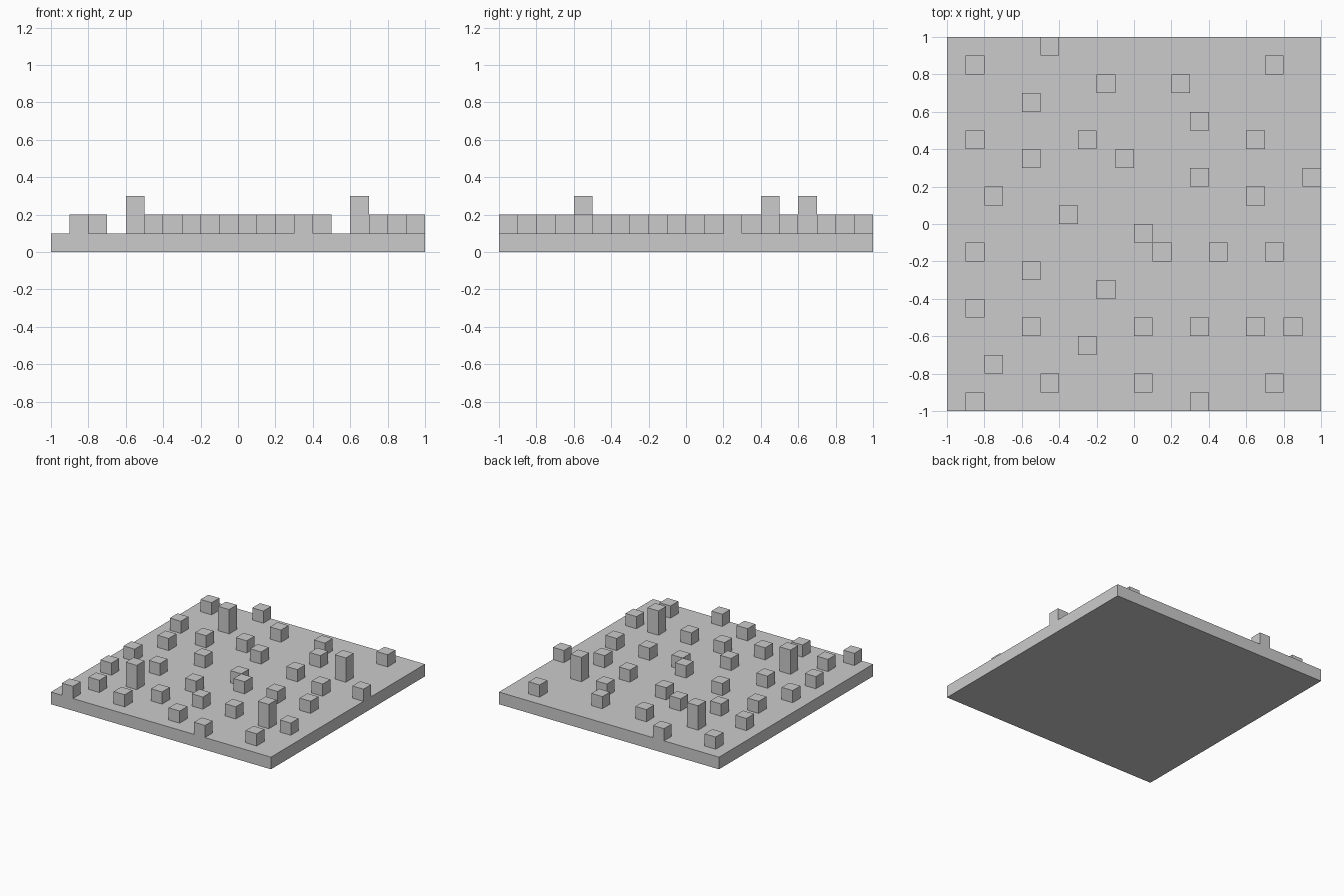
import bpy, bmesh

if "Cube" in bpy.data.objects:
    bpy.data.objects.remove(bpy.data.objects["Cube"])

CELL = 0.1   # the plate is a 20 x 20 grid of square cells
BASE = 0.1   # plate thickness

# Columns (lower-left x, in cells) of the blocks in each row (lower y, in cells)
ROWS = {
    9: [-5], 8: [-9, 7], 7: [-2, 2], 6: [-6], 5: [3], 4: [-9, -3, 6],
    3: [-6, -1], 2: [3, 9], 1: [-8, 6], 0: [-4], -1: [0],
    -2: [-9, 1, 4, 7], -3: [-6], -4: [-2], -5: [-9],
    -6: [-6, 0, 3, 6, 8], -7: [-3], -8: [-8], -9: [-5, 0, 7], -10: [-9, 3],
}
TALL = {(-6, 6), (6, 4), (-6, -6), (6, -6)}   # double-height pillars

bm = bmesh.new()

# Plate: gridded top, rim pulled down, single face underneath
bmesh.ops.create_grid(bm, x_segments=20, y_segments=20, size=1.0)
bmesh.ops.translate(bm, verts=bm.verts[:], vec=(0, 0, BASE))
cells = {}
for f in bm.faces:
    c = f.calc_center_median()
    cells[(round(c.x / CELL - 0.5), round(c.y / CELL - 0.5))] = f
rim = [e for e in bm.edges if e.is_boundary]
ext = bmesh.ops.extrude_edge_only(bm, edges=rim)["geom"]
bmesh.ops.translate(bm, verts=[g for g in ext if isinstance(g, bmesh.types.BMVert)],
                    vec=(0, 0, -BASE))
bmesh.ops.holes_fill(bm, edges=[e for e in bm.edges if e.is_boundary], sides=0)
bmesh.ops.recalc_face_normals(bm, faces=bm.faces[:])


# Blocks: raise the chosen cells out of the plate
def raise_cells(keys, height):
    new = bmesh.ops.extrude_discrete_faces(bm, faces=[cells[k] for k in keys])["faces"]
    verts = {v for f in new for v in f.verts}
    bmesh.ops.translate(bm, verts=list(verts), vec=(0, 0, height))


blocks = [(x, y) for y, xs in ROWS.items() for x in xs]
raise_cells([b for b in blocks if b not in TALL], CELL)
raise_cells(sorted(TALL), 2 * CELL)

mesh = bpy.data.meshes.new("block_plate")
bm.to_mesh(mesh)
bm.free()
bpy.context.collection.objects.link(bpy.data.objects.new("block_plate", mesh))
